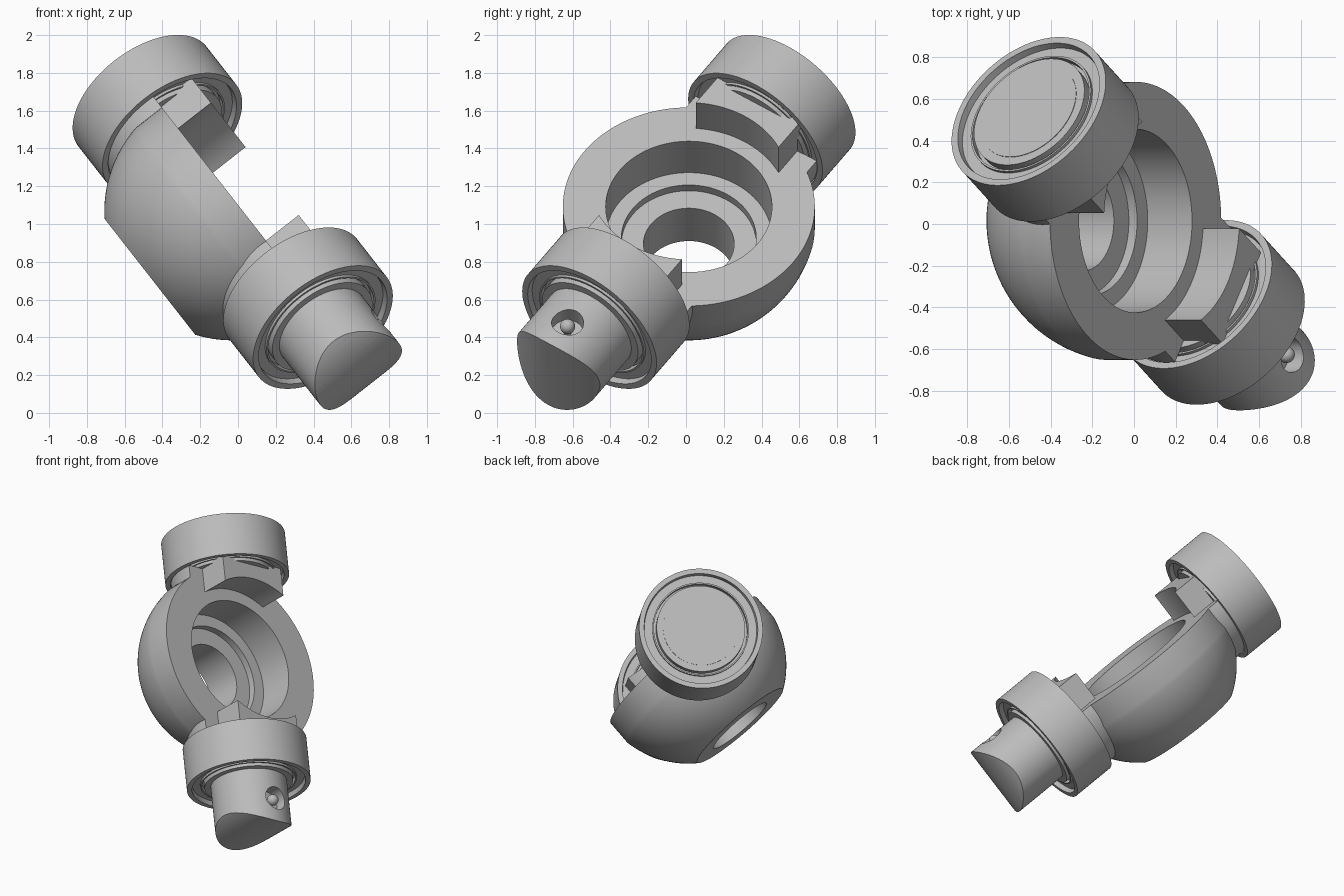
import bpy, bmesh, math
from mathutils import Matrix, Vector

if "Cube" in bpy.data.objects:
    bpy.data.objects.remove(bpy.data.objects["Cube"])

# Local frame: X along the shaft, Z out of the open face of the housing
along = Vector((0.51, -0.562, -0.652)).normalized()
out = Vector((0.652, 0, 0.51)).normalized()
side = out.cross(along)
FRAME = Matrix.Translation((-0.028, 0.015, 1.064)) @ Matrix((along, side, out)).transposed().to_4x4()
TO_X = Matrix.Rotation(math.pi / 2, 4, 'Y')
FACE = 0.045

steel = bpy.data.materials.new("grey steel")
steel.use_nodes = True
steel.diffuse_color = (0.5, 0.5, 0.5, 1)
steel.node_tree.nodes["Principled BSDF"].inputs["Base Color"].default_value = (0.5, 0.5, 0.5, 1)
parts = []


def make(name, bm, local=Matrix()):
    bmesh.ops.recalc_face_normals(bm, faces=bm.faces)
    bm.transform(FRAME @ local)
    mesh = bpy.data.meshes.new(name)
    bm.to_mesh(mesh)
    bm.free()
    mesh.materials.append(steel)
    ob = bpy.data.objects.new(name, mesh)
    bpy.context.collection.objects.link(ob)
    parts.append(ob)
    return ob


def lathe(profile, steps=96):
    """Closed (radius, height) outline turned about Z."""
    bm = bmesh.new()
    rings = []
    for i in range(steps):
        c, s = math.cos(math.tau * i / steps), math.sin(math.tau * i / steps)
        rings.append([bm.verts.new((r * c, r * s, z)) for r, z in profile])
    n = len(profile)
    for i in range(steps):
        p, q = rings[i], rings[(i + 1) % steps]
        for j in range(n):
            k = (j + 1) % n
            bm.faces.new((p[j], q[j], q[k], p[k]))
    return bm


def prism(outline, z0, z1):
    bm = bmesh.new()
    face = bm.faces.new([bm.verts.new((x, y, z0)) for x, y in outline])
    ext = bmesh.ops.extrude_face_region(bm, geom=[face])
    bmesh.ops.translate(bm, vec=(0, 0, z1 - z0),
                        verts=[v for v in ext["geom"] if isinstance(v, bmesh.types.BMVert)])
    return bm


def rod(radius, x0, x1, steps=96):
    bm = bmesh.new()
    bmesh.ops.create_cone(bm, cap_ends=True, segments=steps, radius1=radius, radius2=radius,
                          depth=x1 - x0, matrix=Matrix.Translation(((x0 + x1) / 2, 0, 0)) @ TO_X)
    return bm


def arc(cx, r, half, steps=24):
    return [(cx + r * math.cos(a), r * math.sin(a))
            for a in (-half + 2 * half * i / steps for i in range(steps + 1))]


def carve(ob, cutter, operation):
    mod = ob.modifiers.new("cut", 'BOOLEAN')
    mod.object, mod.operation, mod.solver = cutter, operation, 'EXACT'
    graph = bpy.context.evaluated_depsgraph_get()
    mesh = bpy.data.meshes.new_from_object(ob.evaluated_get(graph))
    ob.modifiers.clear()
    ob.data = mesh
    parts.remove(cutter)
    bpy.data.objects.remove(cutter)


# Housing: truncated ball with stepped bore
ball = 0.68
shell = [(ball * math.cos(t), -ball * math.sin(t))
         for t in (0.195 + (0.96 - 0.195) * i / 16 for i in range(17))]
bore = [(0.24, shell[-1][1]), (0.24, -0.275), (0.357, -0.275), (0.357, -0.225),
        (0.44, -0.225), (0.44, FACE)]
make("housing", lathe([(0.667, FACE)] + shell + bore, 128))

# Bearing section, mirrored front to back
half = [(0.43, 0.155), (0.395, 0.155), (0.39, 0.12), (0.335, 0.12), (0.335, 0.135),
        (0.325, 0.135), (0.325, 0.1), (0.308, 0.1), (0.308, 0.15), (0.262, 0.15)]
section = half + [(r, -z) for r, z in reversed(half)]

for name, sign in (("upper", -1), ("lower", 1)):
    turn = Matrix.Rotation(0 if sign > 0 else math.pi, 4, 'Z')
    make(name + "_bearing", lathe(section), turn @ Matrix.Translation((0.782, 0, 0)) @ TO_X)
    # Collar joining housing to bearing, trimmed level with the housing face
    collar = rod(0.39, 0.5, 0.635)
    cut = bmesh.ops.bisect_plane(collar, geom=collar.verts[:] + collar.edges[:] + collar.faces[:],
                                 plane_co=(0, 0, FACE), plane_no=(0, 0, 1), clear_outer=True)
    bmesh.ops.edgeloop_fill(collar, edges=[e for e in cut["geom_cut"]
                                           if isinstance(e, bmesh.types.BMEdge)])
    make(name + "_collar", collar, turn)
    # Raised lug with a curved inner side
    lug = arc(0, 0.527, math.asin(0.265 / 0.527)) + [(0.66, 0.265), (0.66, -0.265)]
    make(name + "_lug", prism(lug, FACE - 0.02, 0.265), turn)

make("upper_shaft", rod(0.263, -0.935, -0.55))

# Lower shaft: rounded tip and a cross hole holding a small ball
shaft = make("lower_shaft", rod(0.265, 0.55, 1.45))
tip = make("tip_cutter", prism([(0.3, -0.43)] + arc(0.89, 0.43, math.pi / 2, 48) + [(0.3, 0.43)], -0.5, 0.5))
carve(shaft, tip, 'INTERSECT')
drill = bmesh.new()
bmesh.ops.create_cone(drill, cap_ends=True, segments=40, radius1=0.085, radius2=0.085, depth=0.3,
                      matrix=Matrix.Translation((1.143, 0, 0.32)))
carve(shaft, make("drill_cutter", drill), 'DIFFERENCE')
bead = bmesh.new()
bmesh.ops.create_uvsphere(bead, u_segments=24, v_segments=16, radius=0.04)
make("detent_ball", bead, Matrix.Translation((1.143, 0, 0.225)))
pin = bmesh.new()
bmesh.ops.create_cone(pin, cap_ends=True, segments=24, radius1=0.02, radius2=0.02, depth=0.1,
                      matrix=Matrix.Translation((1.143, 0, 0.175)))
make("detent_pin", pin)

# Smooth curved faces, keep edges crisp
bpy.ops.object.select_all(action='DESELECT')
for ob in parts:
    ob.select_set(True)
bpy.context.view_layer.objects.active = parts[0]
bpy.ops.object.shade_smooth_by_angle(angle=math.radians(25))
